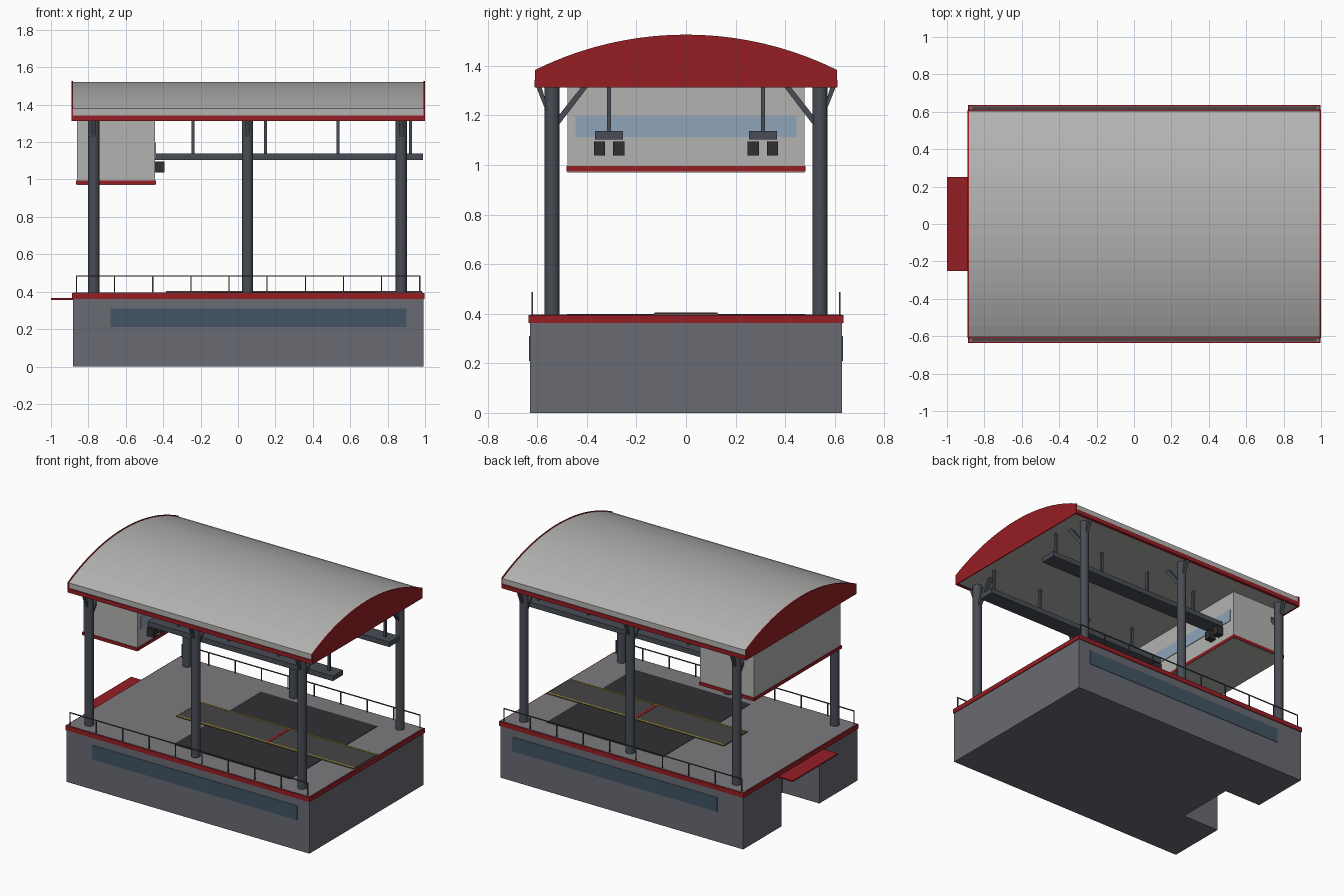
import bpy, bmesh, math
from mathutils import Vector

if "Cube" in bpy.data.objects:
    bpy.data.objects.remove(bpy.data.objects["Cube"])

CX = 0.055  # centre of the building along x (the entry flap sticks out on the left)


def material(name, r, g, b):
    m = bpy.data.materials.new(name)
    m.diffuse_color = (r, g, b, 1)
    m.use_nodes = True
    m.node_tree.nodes["Principled BSDF"].inputs["Base Color"].default_value = m.diffuse_color
    return m


RED = material("red", 0.30, 0.013, 0.018)
WALL = material("slate", 0.14, 0.145, 0.17)
STEEL = material("steel", 0.065, 0.075, 0.09)
LIGHT = material("light_grey", 0.45, 0.45, 0.44)
DECK = material("deck_grey", 0.20, 0.20, 0.21)
DARK = material("dark", 0.03, 0.03, 0.033)
LANE = material("lane_grey", 0.06, 0.06, 0.063)
YELLOW = material("yellow", 0.55, 0.40, 0.04)
GLASS = material("cabin_glass", 0.28, 0.37, 0.50)
DARK_GLASS = material("dark_glass", 0.055, 0.09, 0.125)


def finish(name, bm, mat):
    bmesh.ops.recalc_face_normals(bm, faces=bm.faces)
    me = bpy.data.meshes.new(name)
    bm.to_mesh(me)
    bm.free()
    me.materials.append(mat)
    ob = bpy.data.objects.new(name, me)
    bpy.context.collection.objects.link(ob)
    return ob


def box(name, x0, x1, y0, y1, z0, z1, mat):
    bm = bmesh.new()
    bmesh.ops.create_cube(bm, size=1)
    for v in bm.verts:
        v.co = ((x0 + x1) / 2 + v.co.x * (x1 - x0),
                (y0 + y1) / 2 + v.co.y * (y1 - y0),
                (z0 + z1) / 2 + v.co.z * (z1 - z0))
    return finish(name, bm, mat)


def prism(name, points, offset, mat):
    bm = bmesh.new()
    face = bm.faces.new([bm.verts.new(p) for p in points])
    new = bmesh.ops.extrude_face_region(bm, geom=[face])["geom"]
    bmesh.ops.translate(bm, vec=Vector(offset),
                        verts=[g for g in new if isinstance(g, bmesh.types.BMVert)])
    return finish(name, bm, mat)


def cylinder(name, x, y, z0, z1, r, mat, sides=24):
    bpy.ops.mesh.primitive_cylinder_add(vertices=sides, radius=r, depth=z1 - z0,
                                        location=(x, y, (z0 + z1) / 2))
    ob = bpy.context.object
    ob.name = name
    ob.data.materials.append(mat)
    bpy.ops.object.shade_smooth_by_angle()
    return ob


def brace(name, x, y0, z0, y1, z1, t, mat):
    # slanted strut, cut level at both ends
    pts = [(x - t / 2, y0, z0 - t), (x - t / 2, y0, z0 + t / 2),
           (x - t / 2, y1 - math.copysign(t / 2, y1 - y0), z1),
           (x - t / 2, y1 + math.copysign(t / 2, y1 - y0), z1)]
    return prism(name, pts, (t, 0, 0), mat)


# Base with an entry notch in the left end
X0, X1 = CX - 0.938, CX + 0.938
outline = [(X0, -0.63), (X1, -0.63), (X1, 0.63), (X0, 0.63),
           (X0, 0.21), (-0.60, 0.21), (-0.60, -0.21), (X0, -0.21)]
prism("base", [(x, y, 0) for x, y in outline], (0, 0, 0.362), WALL)
box("deck_trim", CX - 0.943, CX + 0.943, -0.635, 0.635, 0.362, 0.394, RED)
box("deck", CX - 0.935, CX + 0.935, -0.627, 0.627, 0.37, 0.396, DECK)
box("entry_flap", -1.0, -0.86, -0.25, 0.25, 0.357, 0.366, RED)

# Deck markings
box("work_pit", -0.16, 0.74, -0.48, 0.48, 0.39, 0.399, DARK)
box("lane", -0.385, 0.985, -0.13, 0.13, 0.39, 0.402, LANE)
box("stop_line", 0.30, 0.32, -0.118, 0.118, 0.395, 0.404, RED)

# Roof: shallow barrel vault over a flat ceiling
HALF, EAVE, RISE, FLOOR = 0.605, 1.38, 0.142, 1.317
R = (HALF ** 2 + RISE ** 2) / (2 * RISE)
A = math.asin(HALF / R)


def roof_profile(x, grow):
    pts = [(x, -HALF - grow, FLOOR - grow), (x, HALF + grow, FLOOR - grow)]
    for i in range(21):
        a = A - 2 * A * i / 20
        pts.append((x, (R + grow) * math.sin(a) * (HALF + grow) / ((R + grow) * math.sin(A)),
                    EAVE + RISE - R + (R + grow) * math.cos(a)))
    return pts


prism("roof", roof_profile(CX - 0.94, 0), (1.88, 0, 0), LIGHT)
prism("roof_left_end", roof_profile(CX - 0.945, 0.004), (0.008, 0, 0), RED)
prism("roof_right_end", roof_profile(CX + 0.937, 0.004), (0.008, 0, 0), RED)

# Hanging control cabin
box("cabin", -0.86, -0.443, -0.478, 0.478, 0.97, 1.32, LIGHT)
box("cabin_trim", -0.865, -0.439, -0.483, 0.483, 0.973, 0.995, RED)
box("cabin_window", -0.45, -0.439, -0.445, 0.445, 1.113, 1.197, GLASS)

for s, side in ((-1, "front"), (1, "back")):
    def sbox(name, x0, x1, ya, yb, z0, z1, mat):
        lo, hi = sorted((s * ya, s * yb))
        return box(side + "_" + name, x0, x1, lo, hi, z0, z1, mat)

    sbox("base_window", -0.683, 0.90, 0.62, 0.633, 0.21, 0.31, DARK_GLASS)
    sbox("roof_trim", CX - 0.943, CX + 0.943, 0.59, 0.611, 1.314, 1.343, RED)
    sbox("lane_edge", -0.385, 0.985, 0.118, 0.128, 0.395, 0.404, YELLOW)

    # Columns with inner and outer braces
    for i in range(3):
        x = 0.051 + (i - 1) * 0.822
        cylinder(f"{side}_column_{i}", x, s * 0.54, 0.39, 1.32, 0.03, STEEL)
        brace(f"{side}_inner_brace_{i}", x, s * 0.515, 1.185, s * 0.405, 1.32, 0.026, STEEL)
        brace(f"{side}_outer_brace_{i}", x, s * 0.56, 1.225, s * 0.595, 1.32, 0.022, STEEL)

    # Overhead crane rail with hangers and end blocks
    sbox("crane_rail", -0.443, 0.99, 0.255, 0.367, 1.103, 1.138, STEEL)
    for i in range(4):
        x = -0.24 + i * 0.387
        sbox(f"rail_hanger_{i}", x - 0.008, x + 0.008, 0.303, 0.319, 1.13, 1.32, STEEL)
    for i, y in enumerate((0.272, 0.349)):
        sbox(f"rail_block_{i}", -0.443, -0.393, y - 0.023, y + 0.023, 1.038, 1.095, DARK)

    # Handrail along the deck edge
    sbox("handrail", -0.867, 0.975, 0.617, 0.623, 0.481, 0.487, STEEL)
    for i in range(10):
        x = -0.864 + i * 0.204
        sbox(f"handrail_post_{i}", x - 0.003, x + 0.003, 0.617, 0.623, 0.39, 0.484, STEEL)
